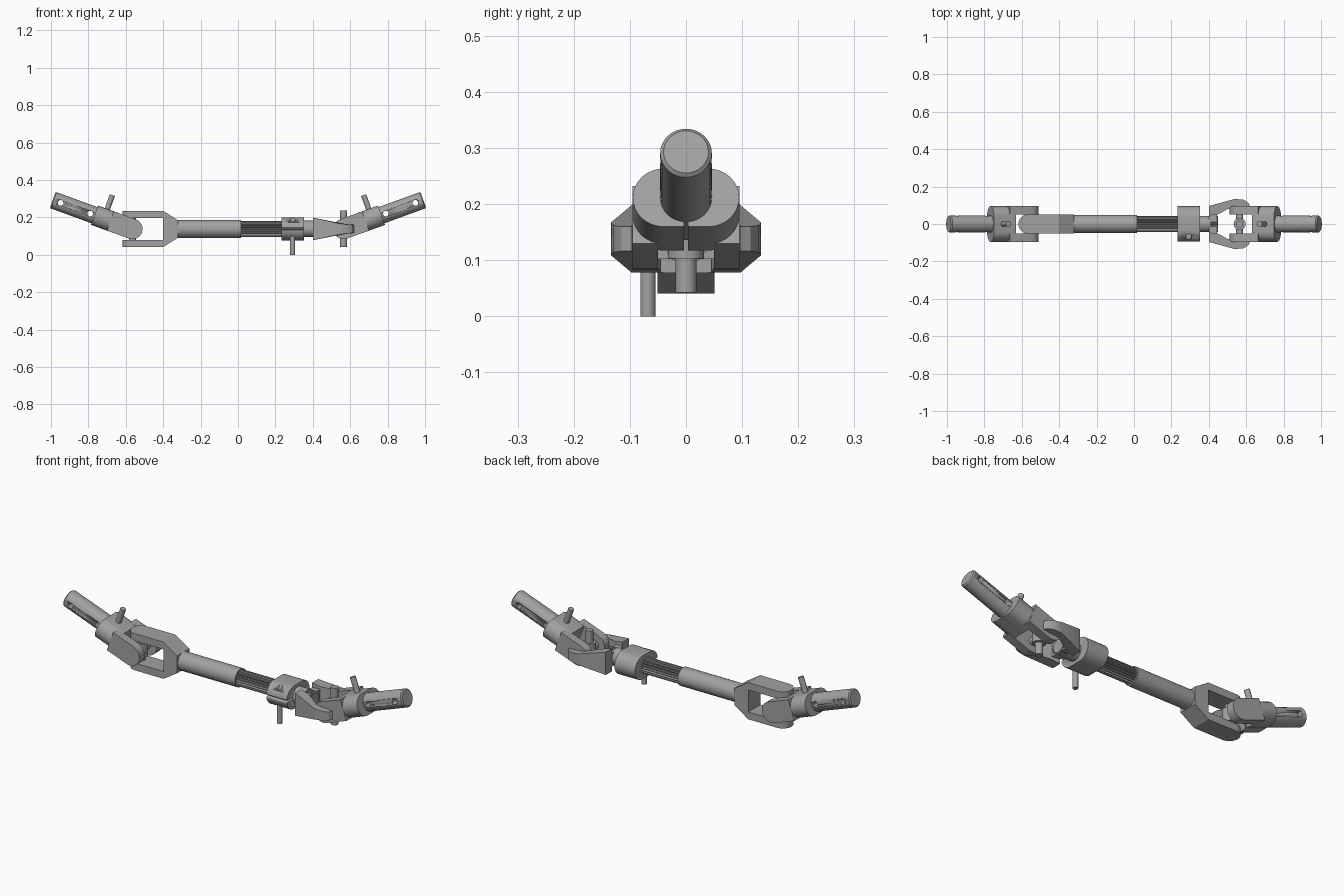
import bpy, bmesh, math
from mathutils import Matrix, Vector

if "Cube" in bpy.data.objects:
    bpy.data.objects.remove(bpy.data.objects["Cube"])

steel = bpy.data.materials.new("grey steel")
steel.use_nodes = True
GREY = (0.36, 0.36, 0.36, 1)
steel.diffuse_color = GREY
steel.node_tree.nodes["Principled BSDF"].inputs["Base Color"].default_value = GREY

AXIS_Z = 0.138          # height of the drive axis
JOINT_X = 0.565         # distance of both joints from the middle
MID = Matrix.Translation((0, 0, AXIS_Z))


def finish(name, bm, matrix):
    bmesh.ops.recalc_face_normals(bm, faces=bm.faces)
    bm.transform(matrix)
    mesh = bpy.data.meshes.new(name)
    bm.to_mesh(mesh)
    bm.free()
    mesh.materials.append(steel)
    ob = bpy.data.objects.new(name, mesh)
    bpy.context.collection.objects.link(ob)
    bpy.ops.object.select_all(action='DESELECT')
    ob.select_set(True)
    bpy.context.view_layer.objects.active = ob
    bpy.ops.object.shade_smooth_by_angle(angle=math.radians(30))
    return ob


def loft(name, rings, matrix=MID):
    """Skin a list of equal-length point rings and cap both ends."""
    bm = bmesh.new()
    loops = [[bm.verts.new(p) for p in ring] for ring in rings]
    n = len(loops[0])
    for a, b in zip(loops, loops[1:]):
        for i in range(n):
            j = (i + 1) % n
            bm.faces.new((a[i], a[j], b[j], b[i]))
    bm.faces.new(loops[0])
    bm.faces.new(loops[-1])
    return finish(name, bm, matrix)


def prism(name, outline, lo, hi, axis, matrix=MID):
    """Extrude a 2D outline along one axis."""
    def place(p, h):
        p = list(p)
        p.insert("xyz".index(axis), h)
        return p
    return loft(name, [[place(p, h) for p in outline] for h in (lo, hi)], matrix)


def circle(r, n=32, cx=0, cy=0):
    return [(cx + r * math.cos(math.tau * i / n), cy + r * math.sin(math.tau * i / n))
            for i in range(n)]


def rod(name, r, lo, hi, axis, cx=0, cy=0, matrix=MID):
    return prism(name, circle(r, 32, cx, cy), lo, hi, axis, matrix)


def box(name, x, y, z, matrix=MID):
    return prism(name, [(x[0], y[0]), (x[1], y[0]), (x[1], y[1]), (x[0], y[1])],
                 z[0], z[1], "z", matrix)


def obround(half_w, r, n=16):
    """Stadium outline, long in the first coordinate."""
    pts = []
    for side in (1, -1):
        for i in range(n + 1):
            a = math.pi * (i / n - 0.5)
            pts.append((side * (half_w - r + r * math.cos(a)), side * r * math.sin(a)))
    return pts


def tongue(x_flat, x_round, r, n=16):
    """Plate outline: square at x_flat, half round about x_round."""
    s = 1 if x_round > x_flat else -1
    pts = [(x_flat, r), (x_flat, -r)]
    for i in range(n + 1):
        a = math.pi * (i / n - 0.5)
        pts.append((x_round + s * r * math.cos(a), r * math.sin(a)))
    return pts


def cut(ob, *cutters):
    bpy.context.view_layer.objects.active = ob
    for c in cutters:
        c.hide_render = True
        m = ob.modifiers.new("cut", 'BOOLEAN')
        m.operation = 'DIFFERENCE'
        m.solver = 'EXACT'
        m.object = c
        bpy.ops.object.modifier_apply(modifier=m.name)
        bpy.data.objects.remove(c)


# Outer tube and splined inner shaft
rod("outer_tube", 0.048, -0.35, 0.015, "x")
TEETH = 20
spline = []
for i in range(TEETH * 4):
    a = math.tau * i / (TEETH * 4)
    r = 0.042 if i % 4 < 2 else 0.034
    spline.append((r * math.cos(a), r * math.sin(a)))
prism("splined_shaft", spline, -0.01, 0.45, "x")
rod("yoke_neck", 0.044, 0.35, 0.41, "x")

# Tube fork: flared neck with an upper and a lower arm
neck = [(-0.32, 0.046), (-0.40, 0.097), (-0.41, 0.097), (-0.41, 0.058), (-0.40, 0.058)]
prism("tube_fork_neck", neck + [(x, -z) for x, z in reversed(neck)], -0.051, 0.051, "y")
for part, lo, hi in (("upper", 0.058, 0.097), ("lower", -0.097, -0.058)):
    prism("tube_fork_arm_" + part, tongue(-0.405, -0.567, 0.051), lo, hi, "z")

# Clamp collar with front slit, bolt hole and bolt
collar = prism("clamp_collar", obround(0.095, 0.061), 0.232, 0.352, "x")
cut(collar,
    box("slit_cutter", (0.2, 0.4), (-0.2, -0.03), (-0.005, 0.005)),
    rod("bolt_hole_cutter", 0.014, 0.02, 0.1, "z", 0.292, -0.068))
rod("clamp_bolt", 0.0135, -AXIS_Z, -0.03, "z", 0.292, -0.068)

# Shaft fork: arms flare outward and taper in height
box("shaft_fork_base", (0.402, 0.445), (-0.06, 0.06), (-0.036, 0.036))
ARM = [(0.402, 0.045, 0.060), (0.402, 0.097, 0.060), (0.54, 0.134, 0.029),
       (0.585, 0.130, 0.024), (0.61, 0.115, 0.022), (0.62, 0.096, 0.022),
       (0.53, 0.095, 0.030), (0.45, 0.052, 0.049)]
for part, s in (("back", 1), ("front", -1)):
    loft("shaft_fork_arm_" + part,
         [[(x, s * y, k * h) for x, y, h in ARM] for k in (1, -1)])

# Joint crosses and tilted end yokes, one at each end
for side, turn in (("left", 0), ("right", math.pi)):
    spin = MID @ Matrix.Rotation(turn, 4, 'Z') @ Matrix.Translation((JOINT_X, 0, 0))
    tilt = spin @ Matrix.Rotation(math.radians(-20), 4, 'Y')

    rod("cross_post_" + side, 0.019, -0.096, 0.1 if turn == 0 else 0.096, "z", matrix=spin)
    rod("cross_pin_" + side, 0.019, -0.09, 0.09, "y", matrix=spin)
    rod("cross_hub_" + side, 0.032, -0.035, 0.035, "z", matrix=spin)

    # Stub shaft with chamfered tip and two cross holes
    rings = [(0.12, 0.046), (0.447, 0.046), (0.453, 0.040)]
    stub = loft("stub_shaft_" + side,
                [[(u, y, z) for y, z in circle(r)] for u, r in rings], tilt)
    cut(stub, *[rod("hole_cutter", 0.015, -0.1, 0.1, "y", u, 0, tilt)
                for u in (0.24, 0.408)])

    # Yoke body with slit underneath, side arms and lock pin
    body = prism("end_yoke_body_" + side, obround(0.095, 0.055), 0.09, 0.215, "x", tilt)
    cut(body, box("slit_cutter", (0.05, 0.3), (-0.004, 0.004), (-0.1, -0.02), tilt))
    for part, lo, hi in (("back", 0.05, 0.095), ("front", -0.095, -0.05)):
        prism("end_yoke_arm_%s_%s" % (part, side), tongue(0.125, 0, 0.0545), lo, hi, "y", tilt)
    rod("lock_pin_" + side, 0.0145, 0.03, 0.134, "z", 0.162, 0, tilt)
